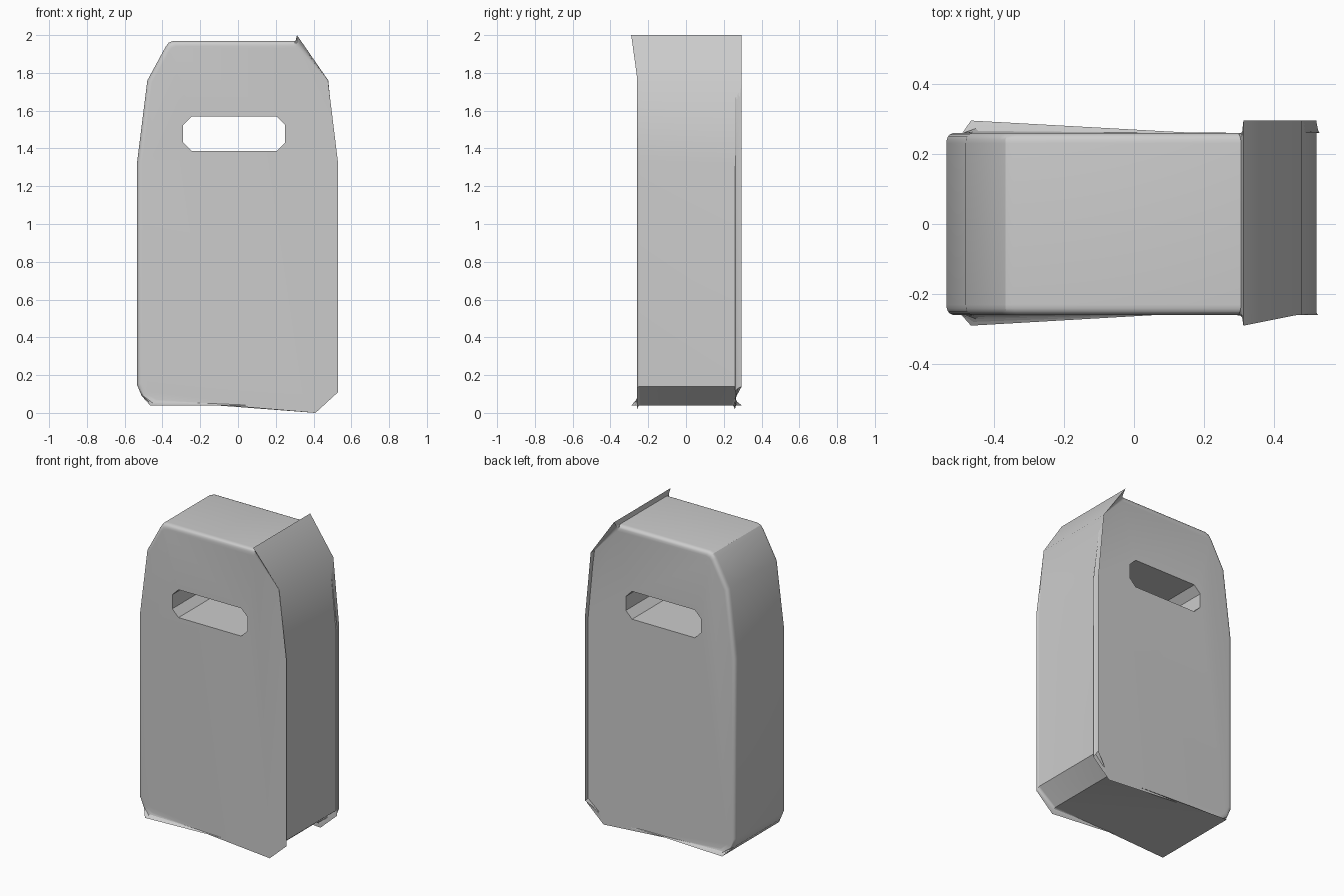
import bpy, bmesh, math

if "Cube" in bpy.data.objects:
    bpy.data.objects.remove(bpy.data.objects["Cube"])

HALF = 0.26    # half depth of the flat front and back panels
STEPS = 5      # segments in each rounded edge

grey = bpy.data.materials.new("light grey")
grey.diffuse_color = (0.6, 0.6, 0.6, 1)
grey.use_nodes = True
grey.node_tree.nodes["Principled BSDF"].inputs["Base Color"].default_value = grey.diffuse_color

# Outline stations, clockwise from the lower left:
# panel edge x, z; side wall x, z; side wall front y, back y
stations = [
    (-.508, .16, -.535, .15, -.23, .23),
    (-.508, 1.32, -.535, 1.32, -.23, .23),
    (-.455, 1.75, -.48, 1.76, -.23, .23),
    (-.363, 1.917, -.385, 1.935, -.23, .23),
    (-.350, 1.933, -.367, 1.960, -.23, .23),
    (-.325, 1.94, -.34, 1.97, -.23, .23),
    (.290, 1.94, .305, 1.97, -.23, .23),
    (.312, 1.93, .312, 2.0, -.29, .295),    # flared top corner
    (.475, 1.76, .478, 1.76, -.255, .295),
    (.53, 1.32, .52, 1.32, -.245, .295),
    (.53, .11, .52, .14, -.245, .295),
    (.41, .0, .40, .04, -.24, .24),
    (-.43, .07, -.465, .04, -.29, .295),    # flared lower corner
    (-.480, .11, -.51, .09, -.23, .23),
]


def edge_curve(px, pz, wx, wz, y_panel, y_wall):
    """Curve from the flat panel to the side wall."""
    flared = abs(y_wall) > HALF
    cx, cz = ((px + wx) / 2, (pz + wz) / 2) if flared else (wx, wz)
    pts = []
    for i in range(STEPS + 1):
        t = i / STEPS
        a, b, c = (1 - t) ** 2, 2 * t * (1 - t), t * t
        pts.append((a * px + b * cx + c * wx,
                    a * y_panel + b * y_panel + c * y_wall,
                    a * pz + b * cz + c * wz))
    return pts


def make_object(name, bm):
    bmesh.ops.recalc_face_normals(bm, faces=bm.faces)
    mesh = bpy.data.meshes.new(name)
    bm.to_mesh(mesh)
    bm.free()
    mesh.materials.append(grey)
    ob = bpy.data.objects.new(name, mesh)
    bpy.context.collection.objects.link(ob)
    return ob


# Body: loft the edge sections around the outline and cap both panels
bm = bmesh.new()
rows = []
for px, pz, wx, wz, yf, yb in stations:
    front = edge_curve(px, pz, wx, wz, -HALF, yf)
    back = edge_curve(px, pz, wx, wz, HALF, yb)[::-1]
    rows.append([bm.verts.new(p) for p in front + back])
for i, row in enumerate(rows):
    nxt = rows[(i + 1) % len(rows)]
    for j in range(len(row) - 1):
        bm.faces.new((row[j], nxt[j], nxt[j + 1], row[j + 1]))
bm.faces.new([r[0] for r in rows])
bm.faces.new([r[-1] for r in rows])
body = make_object("shield_body", bm)

# Through slot with clipped corners
bm = bmesh.new()
x0, x1, z0, z1, c = -.29, .25, 1.387, 1.568, .045
slot = [(x0 + c, z0), (x1 - c, z0), (x1, z0 + c), (x1, z1 - c),
        (x1 - c, z1), (x0 + c, z1), (x0, z1 - c), (x0, z0 + c)]
ends = [[bm.verts.new((x, y, z)) for x, z in slot] for y in (-.5, .5)]
for i in range(8):
    k = (i + 1) % 8
    bm.faces.new((ends[0][i], ends[0][k], ends[1][k], ends[1][i]))
for end in ends:
    bm.faces.new(end)
cutter = make_object("slot_cutter", bm)
cutter.hide_render = True

cut = body.modifiers.new("slot", 'BOOLEAN')
cut.operation = 'DIFFERENCE'
cut.solver = 'EXACT'
cut.object = cutter
bpy.ops.object.select_all(action='DESELECT')
bpy.context.view_layer.objects.active = body
body.select_set(True)
bpy.ops.object.modifier_apply(modifier=cut.name)
bpy.data.objects.remove(cutter)
bpy.ops.object.shade_smooth_by_angle(angle=math.radians(30))
